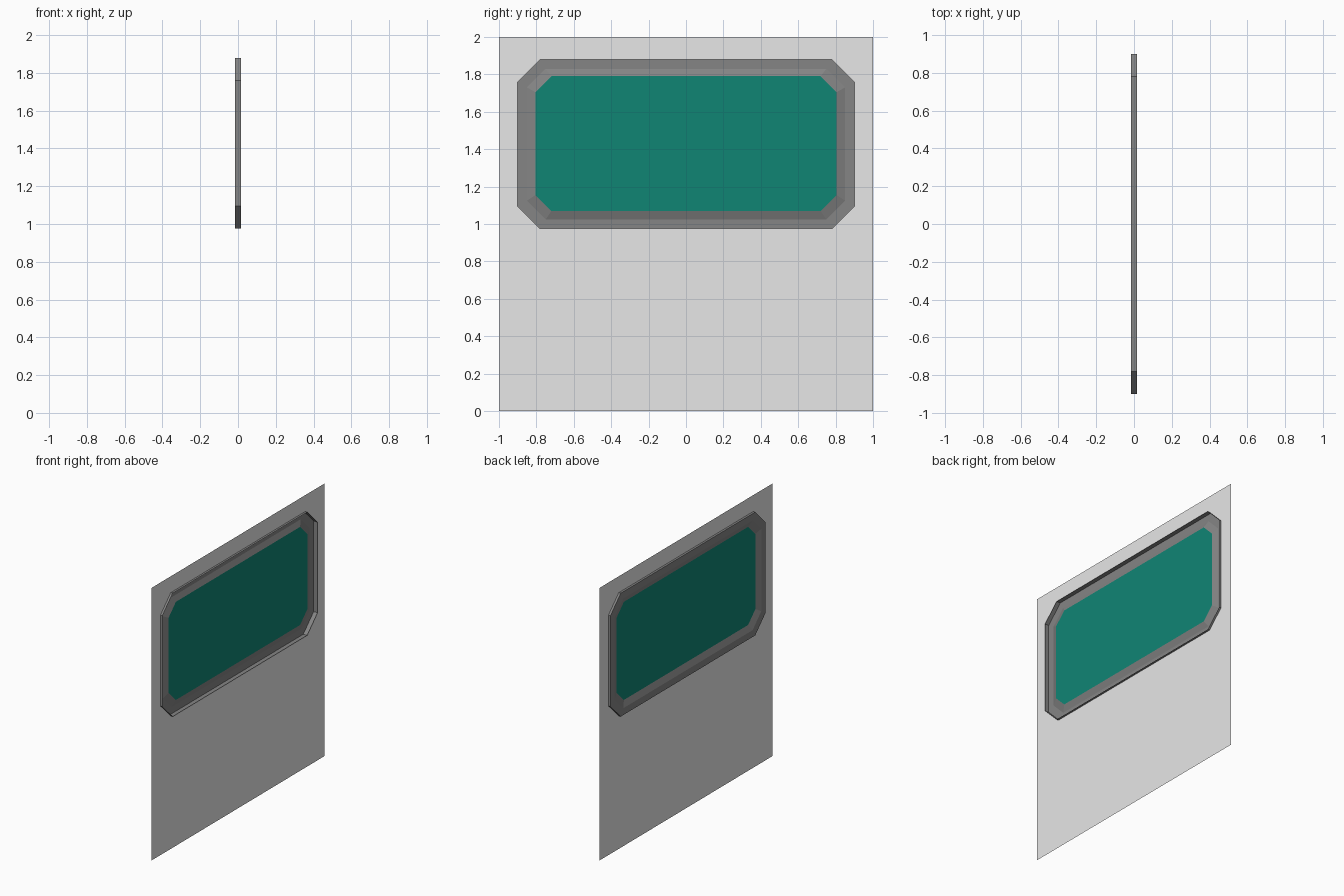
import bpy
import bmesh

cube = bpy.data.objects.get("Cube")
if cube:
    bpy.data.objects.remove(cube, do_unlink=True)


def material(name, rgb):
    mat = bpy.data.materials.new(name)
    mat.use_nodes = True
    colour = (*rgb, 1.0)
    mat.diffuse_color = colour
    mat.node_tree.nodes["Principled BSDF"].inputs["Base Color"].default_value = colour
    return mat


def octagon(x, half_width, bottom, top, cut):
    """Rectangle facing x with its four corners cut off, as eight points."""
    w = half_width
    right = [(x, w - cut, bottom), (x, w, bottom + cut),
             (x, w, top - cut), (x, w - cut, top)]
    left = [(px, -py, pz) for px, py, pz in reversed(right)]
    return right + left


def loft(name, loops, mat, fill=False):
    """Join successive outlines with quads, or fill a single outline."""
    bm = bmesh.new()
    rings = [[bm.verts.new(p) for p in loop] for loop in loops]
    for a, b in zip(rings, rings[1:]):
        for i in range(len(a)):
            j = (i + 1) % len(a)
            bm.faces.new((a[i], a[j], b[j], b[i]))
    if fill:
        bm.faces.new(rings[-1])
    # Uncut corners collapse to single points
    bmesh.ops.remove_doubles(bm, verts=bm.verts[:], dist=0.0001)
    mesh = bpy.data.meshes.new(name)
    bm.to_mesh(mesh)
    bm.free()
    mesh.materials.append(mat)
    obj = bpy.data.objects.new(name, mesh)
    bpy.context.collection.objects.link(obj)
    return obj


wall_grey = material("light grey", (0.8, 0.8, 0.8))
frame_grey = material("dark grey", (0.235, 0.235, 0.235))
glass_teal = material("teal glass", (0.005, 0.235, 0.175))

depth = 0.016
outer = (0.9, 0.975, 1.88, 0.12)
middle = (0.85, 1.025, 1.83, 0.1)
inner = (0.805, 1.07, 1.79, 0.085)

# Thin wall sheet with the window opening
loft("wall_panel", [octagon(0, 1, 0, 2, 0), octagon(0, *outer)], wall_grey)

# Shell frame: outer rim, flat face, then a bevel in to the glass
loft("window_frame", [octagon(depth, *outer), octagon(-depth, *outer),
                      octagon(-depth, *middle), octagon(0, *inner)], frame_grey)

# Glass pane
loft("window_glass", [octagon(0, *inner)], glass_teal, fill=True)
